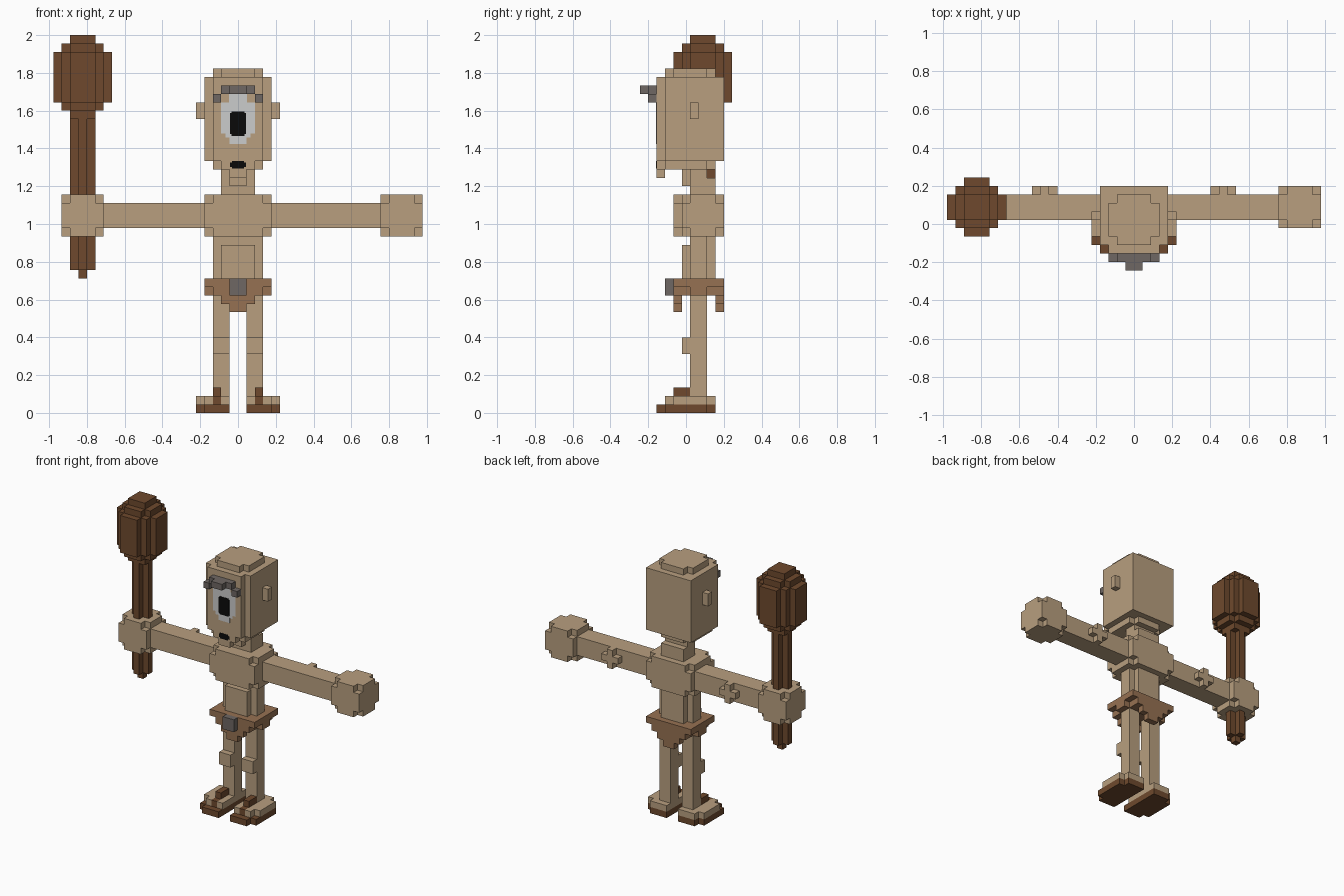
import bpy, bmesh
from itertools import product

if "Cube" in bpy.data.objects:
    bpy.data.objects.remove(bpy.data.objects["Cube"])

V = 2 / 45          # edge of one block


def material(name, r, g, b):
    lin = [(c / 255 / 12.92) if c < 10 else ((c / 255 + 0.055) / 1.055) ** 2.4 for c in (r, g, b)]
    m = bpy.data.materials.new(name)
    m.diffuse_color = (*lin, 1)
    m.use_nodes = True
    m.node_tree.nodes["Principled BSDF"].inputs["Base Color"].default_value = m.diffuse_color
    return m


SKIN = material("tan skin", 184, 159, 127)
WOOD = material("dark brown wood", 110, 73, 45)
CLOTH = material("brown cloth", 150, 113, 82)
GREY = material("grey hair and metal", 110, 103, 99)
WHITE = material("eye white", 203, 204, 204)
BLACK = material("black", 10, 10, 10)

parts = []


def box(x0, x1, y0, y1, z0, z1):
    """Set of blocks filling a cuboid."""
    return set(product(range(x0, x1), range(y0, y1), range(z0, z1)))


def clipped(x0, x1, y0, y1, z0, z1):
    """Cuboid without its eight corner blocks."""
    return box(x0, x1, y0, y1, z0, z1) - set(product((x0, x1 - 1), (y0, y1 - 1), (z0, z1 - 1)))


def disc(x0, x1, y0, y1, z0, z1, c=1):
    """Cuboid with its upright edges stepped back by c blocks."""
    return {(x, y, z) for x, y, z in box(x0, x1, y0, y1, z0, z1)
            if min(x - x0, x1 - 1 - x) + min(y - y0, y1 - 1 - y) >= c}


def both(cells):
    """Add the mirror image in x."""
    return cells | {(-1 - x, y, z) for x, y, z in cells}


def part(name, mat, *cells):
    parts.append((name, mat, set().union(*cells)))


# Head, jaw, chin and ears
part("head", SKIN,
     box(-4, 4, -2, 5, 30, 40), box(-3, 3, -3, -2, 30, 40),
     disc(-3, 3, -2, 4, 40, 41),
     disc(-3, 3, -3, 4, 29, 30), box(-1, 1, -3, -2, 28, 29))
part("ears", SKIN, both(box(4, 5, 1, 2, 35, 37)))
part("eyebrow", GREY,
     box(-2, 2, -4, -3, 38, 39), box(-1, 1, -5, -4, 38, 39),
     both(box(2, 3, -4, -3, 37, 38)))

# Neck and torso
part("neck", SKIN, box(-2, 2, 1, 3, 26, 29), box(-2, 2, 3, 4, 26, 28), box(-1, 1, 0, 1, 27, 29))
part("chest", SKIN, clipped(-4, 4, -1, 5, 21, 26))
part("belly", SKIN, box(-3, 3, 1, 3, 16, 21), box(-2, 2, 0, 1, 16, 20), box(-2, 2, 3, 4, 16, 21))

# Belt with front and back flaps
part("belt", CLOTH, clipped(-4, 4, -1, 5, 15, 16) | box(-4, 4, -1, 5, 15, 16),
     box(-3, 3, -1, 5, 14, 15), box(-4, 4, 1, 3, 14, 15))
part("loincloth_flaps", CLOTH, *[box(-w, w, y, y + 1, z, z + 1)
                                 for y in (-1, 4) for w, z in ((2, 13), (1, 12))])
part("buckle", GREY, box(-1, 1, -2, -1, 14, 16))

# Arms with elbow knobs, and hands
part("arms", SKIN, box(-16, -4, 1, 4, 22, 25), box(4, 17, 1, 4, 22, 25))
part("elbows", SKIN, both(box(9, 12, 4, 5, 23, 24) | box(10, 11, 4, 5, 22, 25)))
part("hand_left", SKIN, clipped(17, 22, 0, 5, 21, 26))
part("hand_right", SKIN, clipped(-21, -16, 0, 5, 21, 26))

# Legs, feet and sandals
part("legs", SKIN, both(box(1, 3, 1, 3, 2, 14)))
part("knees", SKIN, both(box(1, 3, 0, 1, 7, 9)))
strap_tip = both(box(2, 3, -2, -1, 1, 2))
part("feet", SKIN, both(box(1, 4, -2, 4, 1, 2) | box(4, 5, -1, 3, 1, 2)) - strap_tip)
part("sandal_soles", WOOD, both(box(1, 4, -3, 4, 0, 1) | box(4, 5, -2, 3, 0, 1)))
part("sandal_straps", WOOD, strap_tip, both(box(2, 3, -1, 1, 2, 3)))

# Club
part("club_handle", WOOD, box(-19, -18, 2, 3, 16, 17),
     disc(-20, -17, 1, 4, 17, 35), box(-20, -17, 1, 4, 35, 36))
part("club_head", WOOD, disc(-22, -15, -1, 6, 37, 43, 2),
     disc(-21, -16, 0, 5, 36, 37), disc(-21, -16, 0, 5, 43, 44),
     box(-20, -17, 1, 4, 44, 45))

# Skin every part, leaving out faces hidden between blocks
filled = set().union(*(c for _, _, c in parts))


def add_object(name, bm, mat):
    me = bpy.data.meshes.new(name)
    bm.to_mesh(me)
    bm.free()
    me.materials.append(mat)
    ob = bpy.data.objects.new(name, me)
    bpy.context.collection.objects.link(ob)


for name, mat, cells in parts:
    bm = bmesh.new()
    for cell in sorted(cells):
        for axis, side in product(range(3), (0, 1)):
            near = list(cell)
            near[axis] += 2 * side - 1
            if tuple(near) in filled:
                continue
            quad = []
            for u, v in ((0, 0), (1, 0), (1, 1), (0, 1)):
                p = list(cell)
                p[axis] += side
                p[(axis + 1) % 3] += u
                p[(axis + 2) % 3] += v
                quad.append(bm.verts.new((p[0] * V, (p[1] - 0.5) * V, p[2] * V)))
            bm.faces.new(quad if side else quad[::-1])
    bmesh.ops.remove_doubles(bm, verts=bm.verts, dist=V * 0.01)
    bmesh.ops.dissolve_limit(bm, angle_limit=0.01, verts=bm.verts, edges=bm.edges)
    add_object(name, bm, mat)


# Painted face: thin plates mirrored from a right-hand outline of (x, z)
def plate(name, mat, outline, lift):
    pts = outline + [(-x, z) for x, z in reversed(outline)]
    bm = bmesh.new()
    face = bm.faces.new([bm.verts.new((x * V, -3.5 * V, z * V)) for x, z in pts])
    ext = bmesh.ops.extrude_face_region(bm, geom=[face])
    for v in ext["geom"]:
        if isinstance(v, bmesh.types.BMVert):
            v.co.y -= lift
    bmesh.ops.recalc_face_normals(bm, faces=bm.faces)
    add_object(name, bm, mat)


plate("eye_white", WHITE, [(1, 32), (1, 32.8), (1.5, 32.8), (1.5, 33.3), (2, 33.3),
                           (2, 37), (1.1, 37), (1.1, 38)], 0.002)
plate("pupil", BLACK, [(0.75, 33), (0.75, 33.2), (0.95, 33.2), (0.95, 35.7),
                       (0.75, 35.7), (0.75, 35.9)], 0.004)
plate("mouth", BLACK, [(0.7, 29.1), (0.7, 29.3), (0.95, 29.3), (0.95, 29.8),
                       (0.7, 29.8), (0.7, 30)], 0.002)
